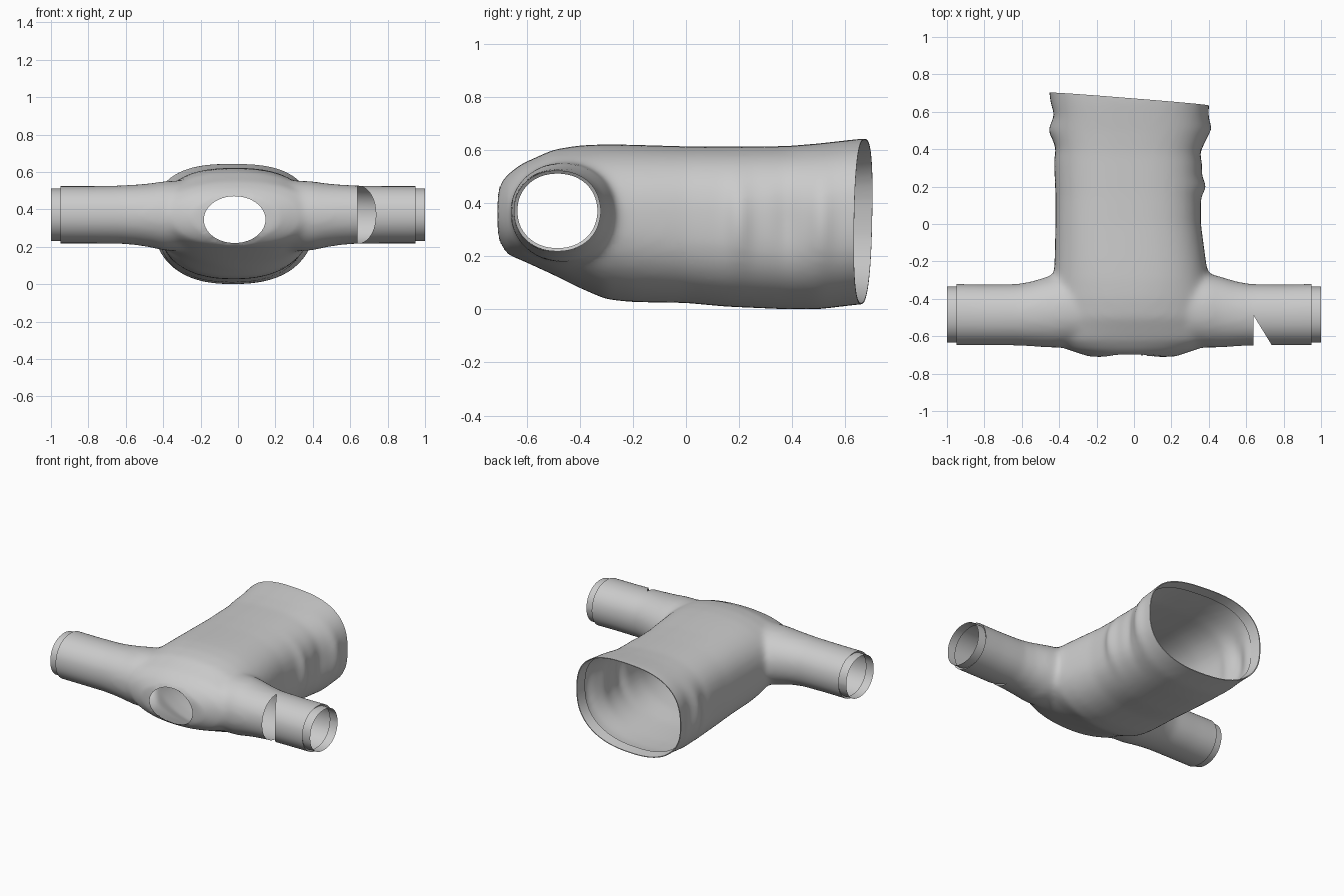
import bpy, bmesh, math
from mathutils import Vector

if "Cube" in bpy.data.objects:
    bpy.data.objects.remove(bpy.data.objects["Cube"])

SEG = 48


def loft(bm, stations, axis):
    """Closed tube: each station is (position, side_min, side_max, z_min, z_max, squareness)."""
    rings = []
    for p, s0, s1, z0, z1, n in stations:
        ring = []
        for i in range(SEG):
            t = 2 * math.pi * i / SEG
            c, s = math.cos(t), math.sin(t)
            m = n if s > 0 or n < 2.3 else n - 0.3   # softer lower corners
            a = (s0 + s1) / 2 + (s1 - s0) / 2 * math.copysign(abs(c) ** (2 / m), c)
            z = (z0 + z1) / 2 + (z1 - z0) / 2 * math.copysign(abs(s) ** (2 / m), s)
            ring.append(bm.verts.new((a, p, z) if axis == 'y' else (p, a, z)))
        rings.append(ring)
    for r, q in zip(rings, rings[1:]):
        for i in range(SEG):
            j = (i + 1) % SEG
            bm.faces.new((r[i], r[j], q[j], q[i]))
    bm.faces.new(rings[0])
    bm.faces.new(rings[-1])


def cut(bm, co, normal, clear=True):
    geom = bm.verts[:] + bm.edges[:] + bm.faces[:]
    bmesh.ops.bisect_plane(bm, geom=geom, dist=1e-5, plane_co=co, plane_no=normal,
                           clear_outer=clear)


def fold(bm, test, steps):
    """Extrude an open rim through (scale, shift) steps about its centre."""
    edges = [e for e in bm.edges if e.is_boundary and all(test(v.co) for v in e.verts)]
    for scale, shift in steps:
        new = bmesh.ops.extrude_edge_only(bm, edges=edges)['geom']
        edges = [g for g in new if isinstance(g, bmesh.types.BMEdge)]
        verts = [g for g in new if isinstance(g, bmesh.types.BMVert)]
        centre = sum((v.co for v in verts), Vector()) / len(verts)
        for v in verts:
            v.co = centre + (v.co - centre) * scale + Vector(shift)


# torso volume, shoulders at -y and hem at +y
bm = bmesh.new()
loft(bm, [
    (-0.71, -0.24, 0.22, 0.25, 0.46, 2.2),
    (-0.67, -0.36, 0.34, 0.205, 0.51, 2.2),
    (-0.62, -0.43, 0.42, 0.185, 0.548, 2.2),
    (-0.50, -0.44, 0.43, 0.13, 0.602, 2.2),
    (-0.40, -0.44, 0.42, 0.08, 0.618, 2.3),
    (-0.30, -0.43, 0.40, 0.037, 0.622, 2.5),
    (-0.20, -0.425, 0.385, 0.027, 0.62, 2.6),
    (0.00, -0.42, 0.358, 0.024, 0.614, 2.7),
    (0.15, -0.42, 0.358, 0.01, 0.613, 2.7),
    (0.38, -0.43, 0.368, 0.0, 0.615, 2.7),
    (0.50, -0.438, 0.395, 0.0, 0.625, 2.7),
    (0.65, -0.447, 0.402, 0.018, 0.642, 2.7),
    (0.72, -0.455, 0.405, 0.024, 0.645, 2.7),
    (0.85, -0.455, 0.405, 0.024, 0.645, 2.7)], 'y')

# sleeve volumes, their inner ends buried in the torso
for side in (-1, 1):
    loft(bm, [(side * x, y0, y1, z0, z1, 2.1) for x, y0, y1, z0, z1 in (
        (0.15, -0.60, -0.28, 0.20, 0.53),
        (0.30, -0.655, -0.26, 0.175, 0.555),
        (0.40, -0.662, -0.265, 0.18, 0.55),
        (0.46, -0.66, -0.28, 0.195, 0.54),
        (0.54, -0.655, -0.305, 0.208, 0.533),
        (0.62, -0.65, -0.32, 0.215, 0.528),
        (0.80, -0.65, -0.322, 0.217, 0.525),
        (1.10, -0.65, -0.317, 0.217, 0.525))], 'x')
bmesh.ops.recalc_face_normals(bm, faces=bm.faces[:])
me = bpy.data.meshes.new("shirt")
bm.to_mesh(me)
bm.free()
shirt = bpy.data.objects.new("shirt", me)
bpy.context.collection.objects.link(shirt)

# fuse volumes into one soft surface
remesh = shirt.modifiers.new("fuse", 'REMESH')
remesh.mode = 'VOXEL'
remesh.voxel_size = 0.016
soften = shirt.modifiers.new("soften", 'SMOOTH')
soften.factor = 0.5
soften.iterations = 16
bpy.context.view_layer.update()
dg = bpy.context.evaluated_depsgraph_get()
bm = bmesh.new()
bm.from_mesh(shirt.evaluated_get(dg).to_mesh())
shirt.modifiers.clear()

# cloth wrinkles along the two sides: side, y, outward amount
for side, y, amount in ((-1, 0.50, 0.016), (-1, 0.59, -0.012), (-1, 0.40, -0.01),
                        (1, 0.20, 0.022), (1, 0.38, -0.012), (1, 0.51, 0.018)):
    for v in bm.verts:
        if v.co.x * side > 0.2:
            v.co.x += side * amount * math.exp(-((v.co.y - y) / 0.045) ** 2
                                               - ((v.co.z - 0.33) / 0.15) ** 2)

# open the hem and sleeve ends
cut(bm, (0, 0.665, 0.33), (0.08, 1, -0.02))
cut(bm, (0.95, 0, 0), (1, 0, 0))
cut(bm, (-0.95, 0, 0), (-1, 0, 0))


# neck hole: remove the inside of an ellipse, snap the rim onto it
def neck(v):
    return math.hypot((v.co.x + 0.018) / 0.165, (v.co.z - 0.345) / 0.125)


bmesh.ops.delete(bm, geom=[v for v in bm.verts if v.co.y < -0.55 and neck(v) < 1],
                 context='VERTS')
for v in bm.verts:
    if v.is_boundary and v.co.y < -0.55 and abs(v.co.x) < 0.3:
        k = neck(v)
        v.co.x = -0.018 + (v.co.x + 0.018) / k
        v.co.z = 0.345 + (v.co.z - 0.345) / k

# wedge-shaped slit in the right sleeve
cut(bm, (0.64, 0, 0), (1, 0, 0), False)
cut(bm, (0.64, -0.49, 0), (0.155, 0.095, 0), False)
slit = []
for f in bm.faces:
    c = f.calc_center_median()
    if c.x > 0.64 and (c.x - 0.64) * 0.155 + (c.y + 0.49) * 0.095 < 0:
        slit.append(f)
bmesh.ops.delete(bm, geom=slit, context='FACES')

# inner hem and stepped cuffs
fold(bm, lambda c: c.y > 0.5, [(0.985, (0, 0, 0)), (0.97, (0, -0.07, 0))])
fold(bm, lambda c: c.x > 0.949, [(0.92, (-0.01, 0, 0)), (1.0, (0.06, 0, 0))])
fold(bm, lambda c: c.x < -0.949, [(0.92, (0.01, 0, 0)), (1.0, (-0.06, 0, 0))])

bm.to_mesh(me)
bm.free()
bpy.context.view_layer.objects.active = shirt
shirt.select_set(True)
bpy.ops.object.shade_smooth_by_angle(angle=math.radians(40))
